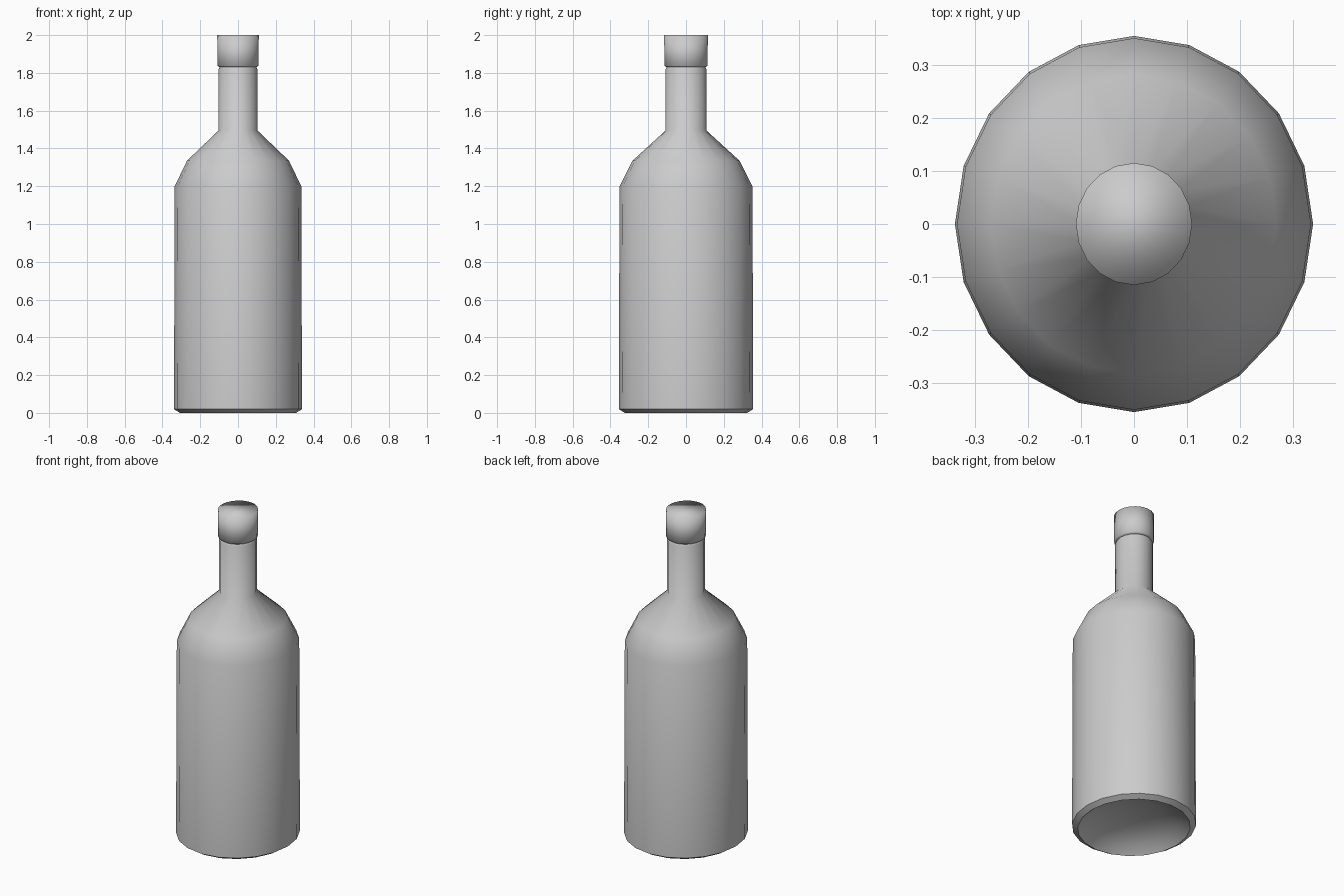
import bpy, bmesh, math

if "Cube" in bpy.data.objects:
    bpy.data.objects.remove(bpy.data.objects["Cube"])

SIDES = 20
Y_SCALE = 1.05  # the bottle is slightly deeper than wide


def lathe(name, profile, smooth_angle=None):
    """Spin (radius, z) points around z; radius 0 makes a pole, open ends are capped."""
    bm = bmesh.new()
    rings = []
    for r, z in profile:
        if r == 0:
            rings.append([bm.verts.new((0, 0, z))] * SIDES)
        else:
            rings.append([bm.verts.new((r * math.cos(2 * math.pi * i / SIDES),
                                        r * Y_SCALE * math.sin(2 * math.pi * i / SIDES), z))
                          for i in range(SIDES)])
    for low, high in zip(rings, rings[1:]):
        for i in range(SIDES):
            j = (i + 1) % SIDES
            corners = list(dict.fromkeys((low[i], low[j], high[j], high[i])))
            bm.faces.new(corners)
    if profile[0][0] > 0:
        bm.faces.new(rings[0][::-1])
    if profile[-1][0] > 0:
        bm.faces.new(rings[-1])
    bmesh.ops.recalc_face_normals(bm, faces=bm.faces)
    mesh = bpy.data.meshes.new(name)
    bm.to_mesh(mesh)
    bm.free()
    obj = bpy.data.objects.new(name, mesh)
    bpy.context.collection.objects.link(obj)
    bpy.ops.object.select_all(action='DESELECT')
    obj.select_set(True)
    bpy.context.view_layer.objects.active = obj
    if smooth_angle is None:
        bpy.ops.object.shade_smooth()
    else:
        bpy.ops.object.shade_smooth_by_angle(angle=math.radians(smooth_angle))
    return obj


# Bottle body: hollowed base, chamfered foot, straight wall, shoulder and neck
lathe("bottle_body", [
    (0, 0.10), (0.16, 0.08), (0.26, 0.04), (0.308, 0.0),
    (0.339, 0.02), (0.335, 1.2), (0.27, 1.335), (0.103, 1.495),
    (0.103, 1.82), (0.097, 1.83),
], 50)

# Cap: slightly wider than the neck, smooth shaded over the flat top
lathe("bottle_cap", [(0.097, 1.83), (0.109, 1.838), (0.11, 2.0)])
